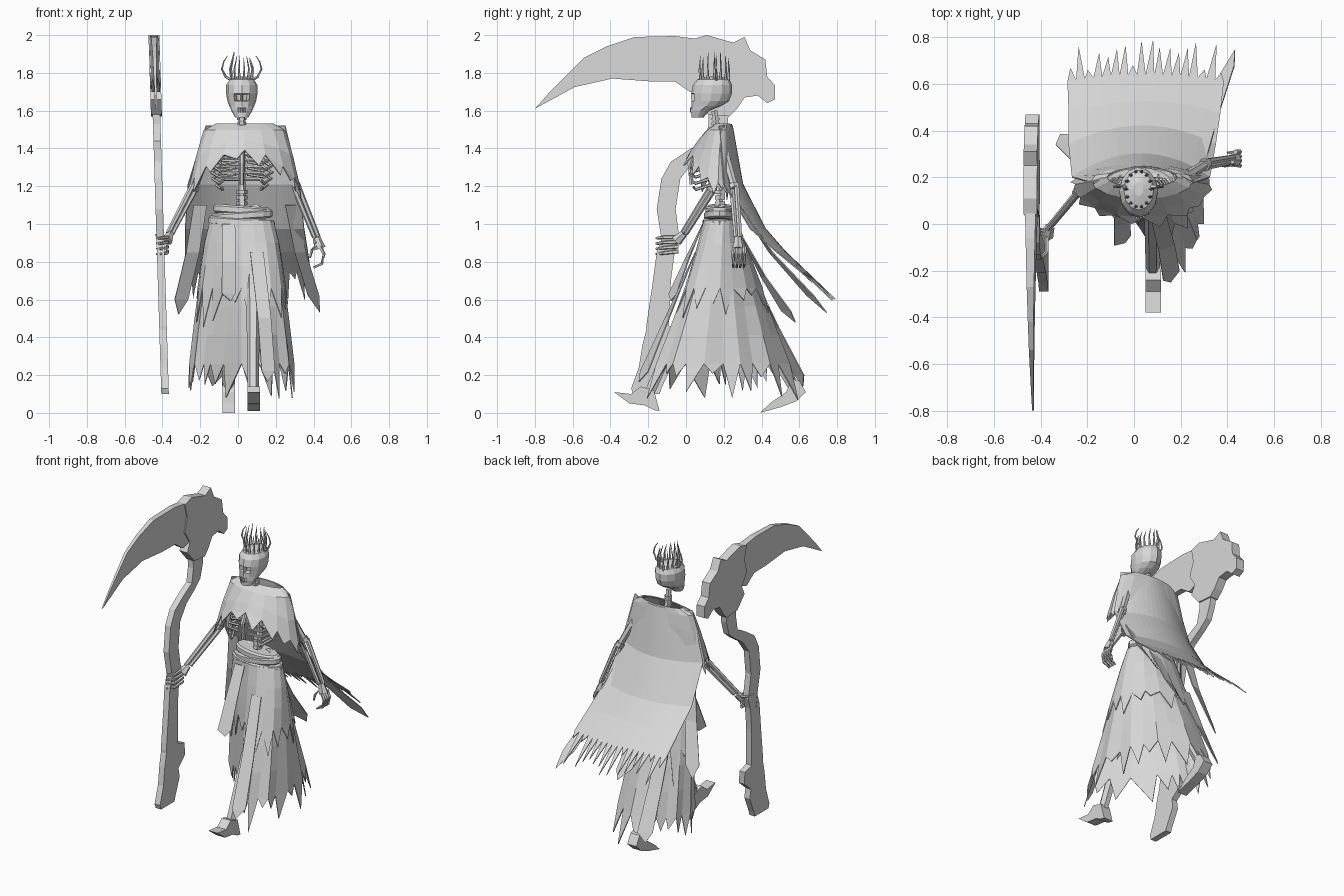
import bpy, bmesh, math, random
from mathutils import Vector

random.seed(4)
cube = bpy.data.objects.get("Cube")
if cube:
    bpy.data.objects.remove(cube)

grey = bpy.data.materials.new("plain grey")
grey.use_nodes = True
grey.diffuse_color = (0.68, 0.68, 0.68, 1)
grey.node_tree.nodes["Principled BSDF"].inputs["Base Color"].default_value = grey.diffuse_color


def finish(name, bm, solid=0):
    bmesh.ops.recalc_face_normals(bm, faces=bm.faces)
    me = bpy.data.meshes.new(name)
    bm.to_mesh(me)
    bm.free()
    me.materials.append(grey)
    ob = bpy.data.objects.new(name, me)
    bpy.context.collection.objects.link(ob)
    if solid:
        mod = ob.modifiers.new("thickness", "SOLIDIFY")
        mod.thickness, mod.offset = solid, 0
    return ob


def table(values, v):
    """Linear lookup in evenly spaced values, extended past the end."""
    t = v * (len(values) - 1)
    i = min(int(t), len(values) - 2)
    return values[i] + (values[i + 1] - values[i]) * (t - i)


def skin(bm, rings):
    """Join rings of points with quads and cap both ends."""
    vs = [[bm.verts.new(p) for p in r] for r in rings]
    n = len(vs[0])
    for a, b in zip(vs, vs[1:]):
        for i in range(n):
            bm.faces.new((a[i], a[(i + 1) % n], b[(i + 1) % n], b[i]))
    bm.faces.new(vs[0])
    bm.faces.new(vs[-1])


def tubes(name, paths, sides=6):
    """Bones: each path is (points, radius at start, radius at end)."""
    bm = bmesh.new()
    for pts, r0, r1 in paths:
        pts = [Vector(p) for p in pts]
        rings = []
        for i, p in enumerate(pts):
            t = (pts[min(i + 1, len(pts) - 1)] - pts[max(i - 1, 0)]).normalized()
            ref = Vector((0, 0, 1)) if abs(t.z) < 0.8 else Vector((0, 1, 0))
            s = t.cross(ref).normalized()
            w = s.cross(t)
            r = r0 + (r1 - r0) * i / (len(pts) - 1)
            rings.append([p + r * (math.cos(k * math.tau / sides) * s + math.sin(k * math.tau / sides) * w)
                          for k in range(sides)])
        skin(bm, rings)
    return finish(name, bm)


def ellipse(cx, cy, z, rx, ry, n=12, tilt=0):
    return [(cx + rx * math.cos(k * math.tau / n), cy + ry * math.sin(k * math.tau / n),
             z + tilt * math.cos(k * math.tau / n)) for k in range(n)]


def plate(name, outline, x, half):
    """Extrude a (y, z) outline sideways; x and half are functions of y and z."""
    bm = bmesh.new()
    sides = [[bm.verts.new((x(y, z) + s * half(y, z), y, z)) for y, z in outline] for s in (-1, 1)]
    n = len(outline)
    caps = [bm.faces.new(s) for s in sides]
    for i in range(n):
        j = (i + 1) % n
        bm.faces.new((sides[0][i], sides[0][j], sides[1][j], sides[1][i]))
    bmesh.ops.recalc_face_normals(bm, faces=bm.faces)
    bmesh.ops.triangulate(bm, faces=caps)
    return finish(name, bm)


def cloth(name, f, nu, nv, low, high, closed):
    """Sheet f(u, v) with a torn hem of pointed teeth."""
    bm = bmesh.new()
    cols = nu if closed else nu + 1
    g = [[bm.verts.new(f(i / nu, j / nv)) for i in range(cols)] for j in range(nv + 1)]
    for i in range(nu):
        k = (i + 1) % cols
        for j in range(nv):
            bm.faces.new((g[j][i], g[j][k], g[j + 1][k], g[j + 1][i]))
        tip = bm.verts.new(f((i + random.uniform(0.3, 0.7)) / nu, 1 + random.uniform(low, high)))
        bm.faces.new((g[nv][i], g[nv][k], tip))
    return finish(name, bm, 0.006)


# Scythe: blade, ragged head and crooked shaft
scythe_x = lambda y, z: -0.383 - 0.031 * z
plate("scythe_blade", [(-.80, 1.61), (-.72, 1.70), (-.54, 1.88), (-.42, 1.94), (-.27, 1.99), (-.06, 1.995),
                       (.06, 1.98), (.08, 1.72), (.02, 1.70), (-.06, 1.755), (-.19, 1.755), (-.39, 1.77),
                       (-.59, 1.725)], scythe_x, lambda y, z: 0.004 + 0.022 * (y + 0.8))
plate("scythe_head", [(.04, 1.98), (.11, 2.0), (.25, 1.96), (.31, 1.99), (.34, 1.92), (.42, 1.87), (.43, 1.78),
                      (.47, 1.735), (.47, 1.66), (.43, 1.64), (.38, 1.68), (.31, 1.67), (.27, 1.61), (.23, 1.57),
                      (.12, 1.58), (.05, 1.66), (.08, 1.72), (.03, 1.80), (.06, 1.89)],
      scythe_x, lambda y, z: 0.029)
shaft = [(.10, -.28, -.14), (.13, -.29, -.13), (.24, -.25, -.08), (.30, -.24, -.09), (.36, -.23, -.02),
         (.44, -.21, -.02), (.46, -.21, -.09), (.70, -.175, -.08), (.85, -.155, -.06), (.92, -.13, -.035),
         (1.08, -.155, -.055), (1.24, -.13, -.03), (1.33, -.08, .04), (1.39, .01, .13), (1.44, .10, .19),
         (1.53, .12, .22), (1.62, .12, .23)]
plate("scythe_shaft", [(a, z) for z, a, b in shaft] + [(b, z) for z, a, b in reversed(shaft)],
      scythe_x, lambda y, z: 0.02)

# Skull with sunken eyes
bm = bmesh.new()
skin(bm, [ellipse(.02, y, z, rx, ry) for z, y, rx, ry in (
    (1.565, .062, .036, .032), (1.60, .077, .055, .048), (1.625, .108, .066, .08), (1.65, .128, .076, .1),
    (1.69, .135, .083, .108), (1.735, .14, .083, .104), (1.765, .145, .064, .085), (1.782, .15, .02, .03))])
bmesh.ops.recalc_face_normals(bm, faces=bm.faces)
eyes = [f for f in bm.faces if 1.65 < f.calc_center_median().z < 1.69
        and f.calc_center_median().y < .06 and abs(f.calc_center_median().x - .02) < .04]
bmesh.ops.inset_individual(bm, faces=eyes, thickness=0.006, depth=-0.03)
finish("skull", bm)
tubes("teeth", [([(.02 + i * .01, .028 + .002 * i * i, 1.59), (.02 + i * .01, .025 + .002 * i * i, 1.617)],
                 .006, .005) for i in range(-3, 4)], 4)

# Crown of thin spikes with two bowed side horns
spikes = []
for k in range(14):
    a = k * math.tau / 14
    x, y = .02 + .05 * math.cos(a), .15 + .075 * math.sin(a)
    spikes.append(([(x, y, 1.745), (x + .012 * math.cos(a), y + .005 * math.sin(a), 1.82),
                    (x - .008 * math.cos(a), y, random.uniform(1.87, 1.92))], .009, .001))
for s in (-1, 1):
    spikes.append(([(.02 + s * x, .16, z) for x, z in ((.05, 1.76), (.085, 1.78), (.105, 1.82), (.095, 1.86),
                                                      (.075, 1.89))], .009, .002))
tubes("crown", spikes, 5)

# Spine, ribs, breastbone, collarbones and pelvis
spine = [(.02, .15, 1.60), (.02, .165, 1.5), (.02, .2, 1.38), (.02, .2, 1.2), (.02, .17, 1.1), (.02, .17, 1.0)]
tubes("spine", [(spine, .018, .022)])
tubes("vertebrae", [([(.02, .157, z), (.02, .157, z + .012)], .025, .025) for z in (1.5, 1.525, 1.55)]
      + [([(.02, .18, z), (.02, .18, z + .02)], .03, .03) for z in (1.07, 1.1, 1.13, 1.16)])
ribs = []
for s in (-1, 1):
    for i in range(7):
        z, w = 1.435 - i * .033, (.09, .12, .14, .155, .16, .155, .135)[i]
        front = .03 if i < 5 else .05 + .01 * i
        ribs.append(([(.02, .2, z), (.02 + s * w * .7, .19, z), (.02 + s * w, .13, z - .03),
                      (.02 + s * w * .75, .05, z - .055), (.02 + s * front, .02 + .01 * abs(i - 4), z - .04)],
                     .009, .008))
    ribs.append(([(.02, .09, 1.41), (.02 + s * .1, .12, 1.44), (.02 + s * .17, .18, 1.44)], .012, .012))
    ribs.append(([(.02, .2, 1.06), (.02 + s * .08, .2, 1.09), (.02 + s * .11, .16, 1.07)], .02, .015))
tubes("rib_cage", ribs, 5)
tubes("breastbone", [([(.02, .07, 1.42), (.02, .02, 1.32), (.02, .03, 1.21)], .016, .012)])

# Arms: one upper bone, two forearm bones and a fingered hand each
def arm(side, shoulder, elbow, wrist, palm, fingers):
    sh, e, w = Vector(shoulder), Vector(elbow), Vector(wrist)
    gap = Vector((.013, .013, 0))
    bones = [([sh, e], .024, .02), ([e - gap, w - gap * .8], .015, .013), ([e + gap, w + gap * .8], .015, .013),
             ([e + (e - sh) * .05, e - (e - sh) * .05], .028, .028), ([w, palm], .02, .03)]
    tubes(side + "_arm", bones)
    tubes(side + "_fingers", [(path, .011, .006) for path in fingers], 5)

arm("left", (.2, .19, 1.43), (.305, .255, 1.2), (.415, .275, .93), (.435, .275, .87),
    [[(.435, .255 + i * .018, .88), (.455, .25 + i * .02, .84), (.445, .25 + i * .02, .79), (.40, .25 + i * .018, .77)]
     for i in range(4)] + [[(.42, .26, .9), (.39, .25, .86), (.38, .25, .82)]])
arm("right", (-.14, .19, 1.43), (-.235, .14, 1.19), (-.36, -.01, .95), (-.375, -.05, .91),
    [[(-.375, -.04, .93 - i * .025), (-.375, -.12, .93 - i * .028), (-.41, -.155, .925 - i * .028),
      (-.43, -.12, .925 - i * .028)] for i in range(4)] + [[(-.38, -.03, .93), (-.42, -.02, .94), (-.435, -.08, .94)]])

# Legs in mid stride, with flat feet
tubes("left_leg", [([(.08, .17, 1.0), (.08, 0, .55), (.08, -.2, .09)], .04, .03)])
tubes("right_leg", [([(-.05, .19, 1.0), (-.05, .32, .56), (-.05, .57, .14)], .04, .035)])
plate("left_foot", [(-.38, .11), (-.29, .10), (-.24, .14), (-.17, .12), (-.14, .01), (-.17, .015), (-.22, .04),
                    (-.30, .05)], lambda y, z: .083, lambda y, z: .033)
plate("right_foot", [(.39, 0), (.45, .055), (.53, .11), (.56, .18), (.60, .17), (.635, .11), (.58, .06), (.5, .03)],
      lambda y, z: -.048, lambda y, z: .033)

# Belt bands
for i, (z, tilt) in enumerate(((1.01, -.012), (1.045, .012), (1.075, -.01))):
    bm = bmesh.new()
    r = .175 - i * .012
    skin(bm, [ellipse(.02, .178, z + dz, r - k, r * .5 - k, 16, tilt)
              for dz, k in ((-.025, .012), (-.015, 0), (.012, 0), (.022, .012))])
    finish("belt_band_%d" % (i + 1), bm)

# Skirt in two torn layers, forward over the leading leg and back over the other
def skirt(hem, grow, nu):
    def f(u, v):
        a = math.tau * u
        z = 1.02 - (1.02 - hem) * v
        d = (1.02 - z) / 0.9
        square = lambda t: math.copysign(abs(t) ** (1 - .3 * d), t)
        s, c = square(math.sin(a)), square(math.cos(a))
        fold = 1 + .04 * d * math.cos(math.pi * nu * u)
        lead = max(-.25, min(1, .35 + 1.1 * s))
        front = .1 - .33 * lead * d
        back = .26 + (.33 - .06 * s - .14 * s * s) * d
        return Vector((.02 + (.16 + .12 * d ** .7 + grow) * s * fold,
                       (front + back) / 2 + ((back - front) / 2 + grow) * c * fold, z))
    return f

cloth("under_skirt", skirt(.26, 0, 24), 24, 5, .05, .27, True)
cloth("over_skirt", skirt(.66, .008, 18), 18, 3, .05, .6, True)

# Shoulder mantle, short in front and long over the arms
def mantle(u, v):
    a = math.tau * u
    s, c = math.sin(a), math.cos(a)
    drop = 1.39 - .17 * s * s
    depth = table((.04, .075, .11, .14), v) if c < 0 else table((.04, .06, .08, .09), v)
    return Vector((.035 + table((.15, .215, .255, .285), v) * s, table((.2, .185, .175, .17), v) + depth * c,
                   table((1.53, 1.495, (1.49 + drop) / 2, drop), v)))

cloth("shoulder_mantle", mantle, 16, 3, .1, .45, True)

# Long back cape, streaming behind and flaring to the left
def cape(u, v):
    s = 2 * u - 1
    right, left = table((-.17, -.265, -.28, -.28, -.285), v), table((.25, .325, .35, .37, .385), v)
    curl = table((.07, .1, .08, .05, .03), min(v, 1)) * s * s
    return Vector((right + (left - right) * u,
                   table((.245, .30, .42, .525, .64), v) - curl,
                   table((1.52, 1.21, .975, .855, .745), v)))

cloth("back_cape", cape, 18, 4, .06, .35, False)

# Loose torn ribbons, set slightly askew
def ribbon(name, path, width):
    def f(u, v):
        x, y, z = (table([p[k] for p in path], v) for k in range(3))
        return Vector((x + (u - .5) * width, y + (u - .5) * width * .6 * min(v, 1), z))
    cloth(name, f, 1, len(path) - 1, .1, .2, False)

ribbon("front_ribbon", [(-.05, .09, 1.0), (-.05, 0, .8), (-.05, -.07, .63)], .07)
ribbon("back_ribbon", [(.06, .26, 1.0), (.07, .41, .72), (.08, .53, .54)], .08)
ribbon("trailing_ribbon", [(-.1, .35, .75), (-.11, .48, .45), (-.12, .60, .2)], .08)
ribbon("right_side_ribbon", [(-.2, .24, 1.1), (-.24, .29, .85), (-.30, .36, .6)], .07)
ribbon("left_side_ribbon", [(.28, .28, 1.1), (.33, .45, .85), (.40, .66, .62)], .06)
ribbon("leading_ribbon", [(.1, .05, .85), (.14, -.10, .5), (.16, -.22, .22)], .07)
